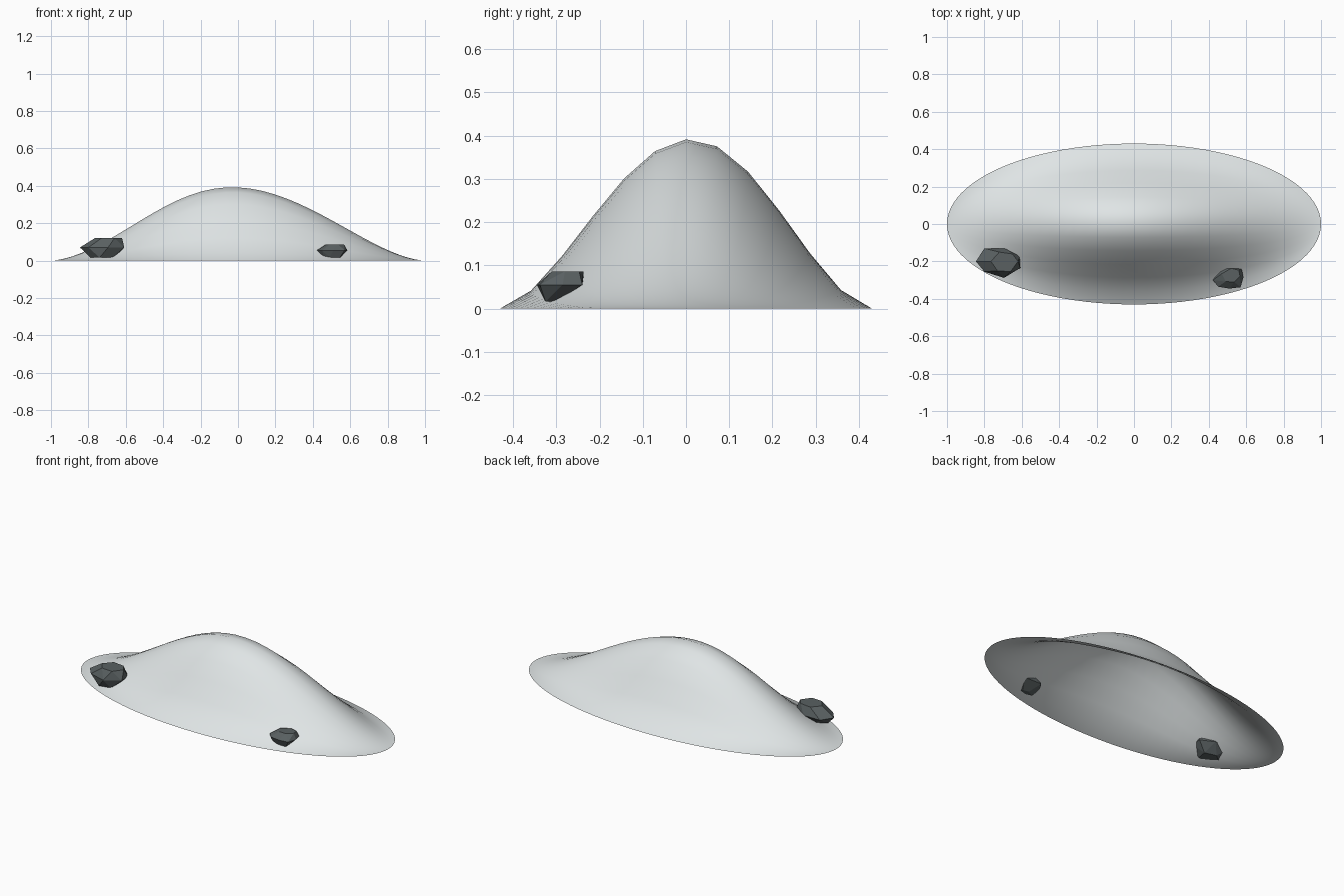
import bpy, bmesh, math

if "Cube" in bpy.data.objects:
    bpy.data.objects.remove(bpy.data.objects["Cube"])

def material(name, rgb):
    m = bpy.data.materials.new(name)
    m.diffuse_color = (*rgb, 1)
    m.use_nodes = True
    m.node_tree.nodes["Principled BSDF"].inputs["Base Color"].default_value = m.diffuse_color
    return m

SNOW = material("pale snow grey", (0.74, 0.78, 0.785))
ROCK = material("dark slate", (0.10, 0.117, 0.12))

def add_object(name, bm, mat):
    mesh = bpy.data.meshes.new(name)
    bm.to_mesh(mesh)
    bm.free()
    mesh.materials.append(mat)
    ob = bpy.data.objects.new(name, mesh)
    bpy.context.collection.objects.link(ob)
    return ob

# Mound: open shell lofted along x, bell-shaped both ways, elliptical rim
def bell(t):
    return max(0.0, math.cos(t * math.pi / 2)) ** 1.65

STATIONS, ACROSS = 48, 12
bm = bmesh.new()
rows = []
for i in range(STATIONS + 1):
    x = -math.cos(math.pi * i / STATIONS)
    width = 0.43 * math.sqrt(max(0.0, 1 - x * x))
    height = 0.392 * bell(x + 0.03 * (1 - x * x) ** 4)
    row = []
    for j in range(ACROSS + 1):
        v = 2 * j / ACROSS - 1
        z = height * bell(v) * (1 + 0.03 * math.sin(math.pi * v))
        row.append(bm.verts.new((x, v * width, z)))
    rows.append(row)
for a, b in zip(rows, rows[1:]):
    for j in range(ACROSS):
        bm.faces.new((a[j], b[j], b[j + 1], a[j + 1]))
bmesh.ops.remove_doubles(bm, verts=bm.verts[:], dist=1e-5)
for f in bm.faces:
    f.smooth = True
add_object("snow_mound", bm, SNOW)

# Rocks: faceted hulls of a flat top, a wide belt and a small underside
def rock(name, top, belt, under):
    bm = bmesh.new()
    for p in top + belt + under:
        bm.verts.new(p)
    res = bmesh.ops.convex_hull(bm, input=bm.verts[:])
    loose = [v for v in bm.verts if not v.link_faces]
    bmesh.ops.delete(bm, geom=loose, context='VERTS')
    bmesh.ops.dissolve_limit(bm, angle_limit=math.radians(8),
                             verts=bm.verts[:], edges=bm.edges[:])
    bmesh.ops.recalc_face_normals(bm, faces=bm.faces[:])
    add_object(name, bm, ROCK)

def ring(z, pts):
    return [(x, y, z) for x, y in pts]

rock("large_rock",
     ring(0.12, [(-.765, -.20), (-.72, -.15), (-.65, -.16), (-.62, -.20),
                 (-.66, -.255), (-.73, -.25)]),
     ring(0.07, [(-.845, -.20), (-.80, -.13), (-.69, -.13), (-.61, -.17),
                 (-.608, -.235), (-.695, -.288), (-.80, -.255)]),
     ring(0.016, [(-.79, -.22), (-.73, -.17), (-.66, -.19), (-.67, -.25),
                  (-.74, -.265)]))

rock("small_rock",
     ring(0.086, [(.47, -.265), (.52, -.237), (.56, -.247), (.567, -.28),
                  (.535, -.31), (.49, -.308)]),
     ring(0.055, [(.422, -.30), (.46, -.237), (.515, -.235), (.575, -.24),
                  (.585, -.285), (.57, -.338), (.51, -.345), (.45, -.335)]),
     ring(0.016, [(.46, -.315), (.50, -.295), (.54, -.30), (.545, -.325),
                  (.49, -.325)]))
